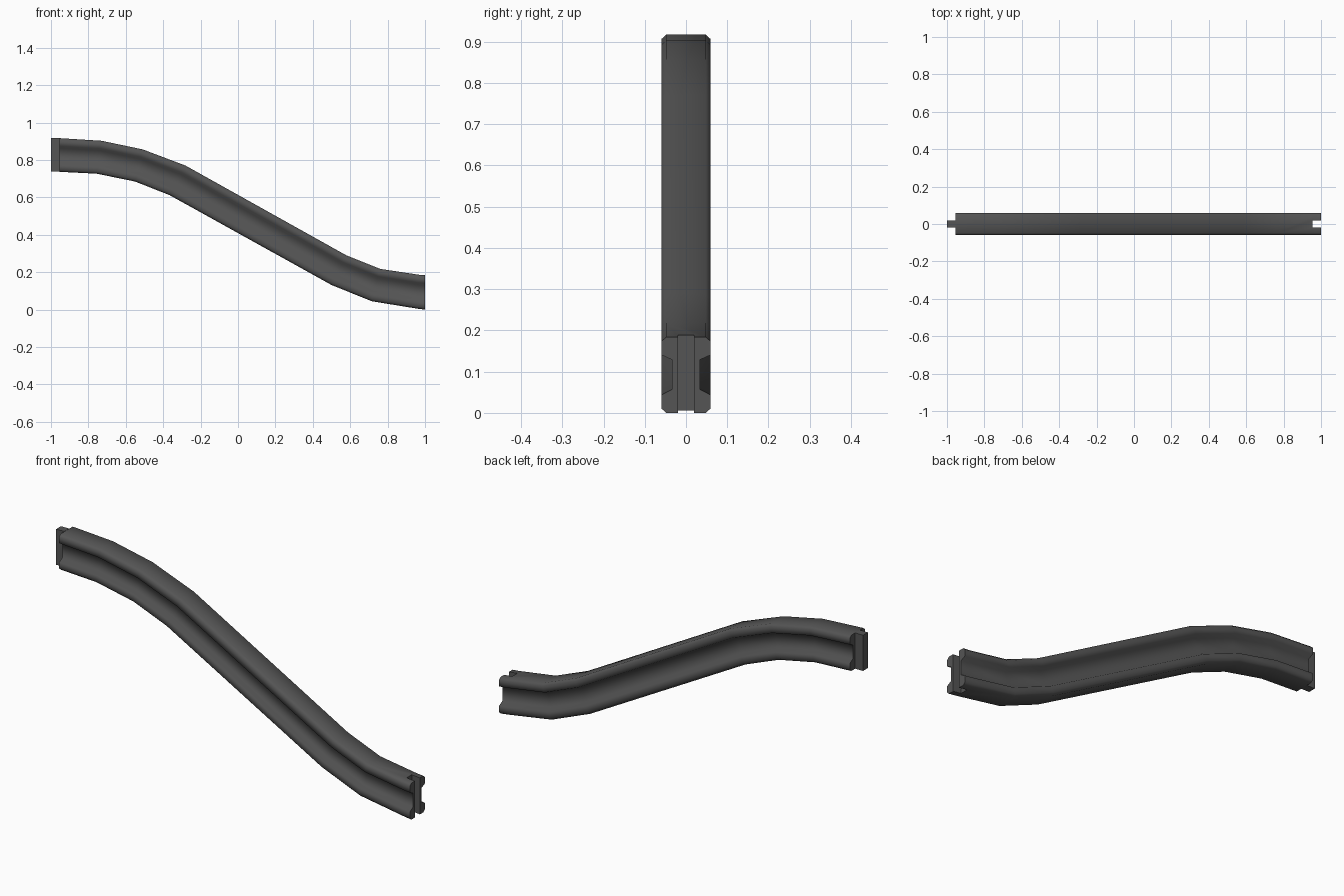
import bpy, bmesh

if "Cube" in bpy.data.objects:
    bpy.data.objects.remove(bpy.data.objects["Cube"])

mat = bpy.data.materials.new("dark grey plastic")
mat.diffuse_color = (0.09, 0.09, 0.09, 1)
mat.use_nodes = True
mat.node_tree.nodes["Principled BSDF"].inputs["Base Color"].default_value = mat.diffuse_color


def finish(name, bm):
    bmesh.ops.recalc_face_normals(bm, faces=bm.faces)
    me = bpy.data.meshes.new(name)
    bm.to_mesh(me)
    bm.free()
    me.materials.append(mat)
    ob = bpy.data.objects.new(name, me)
    bpy.context.collection.objects.link(ob)
    return ob


def box(name, lo, hi):
    bm = bmesh.new()
    bmesh.ops.create_cube(bm, size=1)
    for v in bm.verts:
        v.co = [l + (c + 0.5) * (h - l) for c, l, h in zip(v.co, lo, hi)]
    return finish(name, bm)


# I-shaped section: half width, fraction of height (bottom to top)
half = [(0.048, 0), (0.06, 0.06), (0.06, 0.235), (0.034, 0.31),
        (0.034, 0.70), (0.06, 0.765), (0.06, 0.94), (0.048, 1)]
section = half + [(-y, t) for y, t in reversed(half)]

# Stations along the slope: bottom x, z and top x, z
stations = [(-0.955, 0.737, -0.955, 0.917), (-0.755, 0.727, -0.73, 0.903),
            (-0.55, 0.685, -0.51, 0.857), (-0.365, 0.612, -0.28, 0.770),
            (0.50, 0.132, 0.58, 0.290), (0.715, 0.045, 0.76, 0.218),
            (0.955, 0.006, 0.965, 0.187), (1.0, 0.0, 1.0, 0.184)]

# Swept beam
bm = bmesh.new()
rings = [[bm.verts.new((bx + (tx - bx) * t, y, bz + (tz - bz) * t))
          for y, t in section] for bx, bz, tx, tz in stations]
n = len(section)
for a, b in zip(rings, rings[1:]):
    for i in range(n):
        j = (i + 1) % n
        bm.faces.new((a[i], a[j], b[j], b[i]))
bm.faces.new(rings[0])
bm.faces.new(rings[-1])
beam = finish("sloped_track_beam", bm)

# Slot cut into the low end
cutter = box("slot_cutter", (0.955, -0.02, -0.1), (1.1, 0.02, 0.3))
cutter.hide_render = True
mod = beam.modifiers.new("slot", "BOOLEAN")
mod.operation = "DIFFERENCE"
mod.solver = "EXACT"
mod.object = cutter
bpy.context.view_layer.objects.active = beam
beam.select_set(True)
bpy.ops.object.modifier_apply(modifier="slot")
bpy.data.objects.remove(cutter)
bpy.ops.object.shade_smooth_by_angle(angle=1.22)

# Tongue on the high end
box("end_tongue", (-1.0, -0.019, 0.738), (-0.955, 0.019, 0.918))
